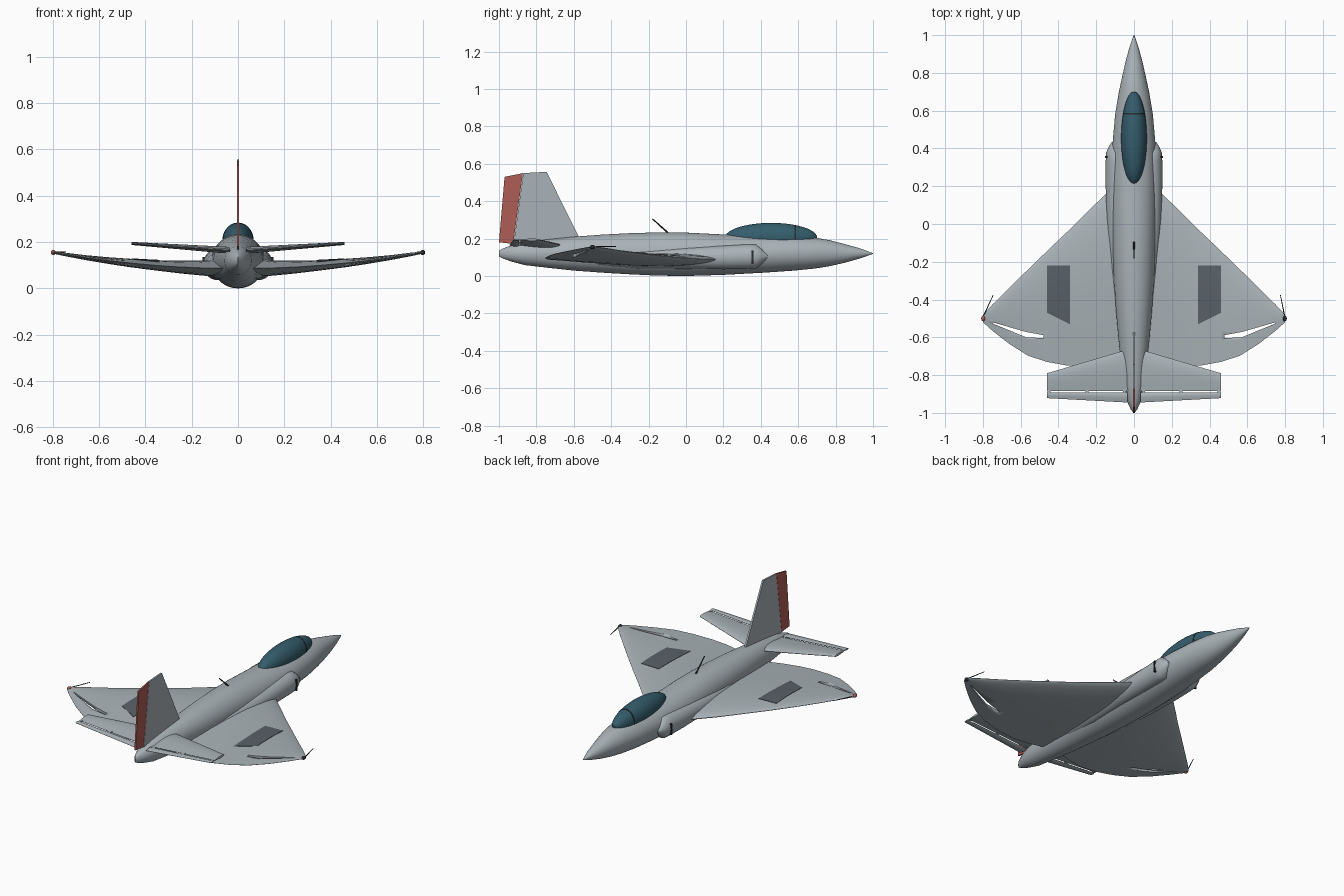
import bpy, bmesh
from math import sin, cos, pi, radians
from mathutils import Vector

if "Cube" in bpy.data.objects:
    bpy.data.objects.remove(bpy.data.objects["Cube"])

def mat(name, rgb):
    m = bpy.data.materials.new(name)
    m.diffuse_color = (*rgb, 1)
    m.use_nodes = True
    m.node_tree.nodes["Principled BSDF"].inputs["Base Color"].default_value = m.diffuse_color
    return m

GREY = mat("hull_grey", (0.40, 0.45, 0.48))
GLASS = mat("canopy_glass", (0.035, 0.11, 0.15))
RED = mat("rudder_red", (0.42, 0.11, 0.09))
DARK = mat("dark_panel", (0.10, 0.12, 0.14))
BLACK = mat("black_trim", (0.02, 0.025, 0.03))

def loft(name, rings, material, mirror=False):
    """Skin a list of equal-length closed rings and cap both ends."""
    bm = bmesh.new()
    vs = [[bm.verts.new(p) for p in r] for r in rings]
    n = len(vs[0])
    for a, b in zip(vs, vs[1:]):
        for i in range(n):
            bm.faces.new((a[i], a[(i + 1) % n], b[(i + 1) % n], b[i]))
    bm.faces.new(vs[0])
    bm.faces.new(vs[-1])
    bmesh.ops.recalc_face_normals(bm, faces=bm.faces)
    me = bpy.data.meshes.new(name)
    bm.to_mesh(me)
    bm.free()
    ob = bpy.data.objects.new(name, me)
    me.materials.append(material)
    bpy.context.collection.objects.link(ob)
    if mirror:
        ob.modifiers.new("mirror", 'MIRROR')
    return ob

def oval(y, xc, zc, rx, rz, n=40):
    return [(xc + rx * cos(2 * pi * i / n), y, zc + rz * sin(2 * pi * i / n)) for i in range(n)]

def rod(name, a, b, r, material):
    a, b = Vector(a), Vector(b)
    u = (b - a).orthogonal().normalized()
    v = (b - a).normalized().cross(u)
    ring = lambda c, q: [c + q * (u * cos(pi * i / 4) + v * sin(pi * i / 4)) for i in range(8)]
    return loft(name, [ring(a, r), ring(b, r * 0.6)], material)

def prism(name, outline, half, material, axis=0):
    """Extrude a 2D outline: axis 0 uses (y, z), axis 2 uses (x, y)."""
    place = (lambda p, h: (h, *p)) if axis == 0 else (lambda p, h: (*p, h))
    return loft(name, [[place(p, -half) for p in outline], [place(p, half) for p in outline]], material)

def foil(x, le, te, z, th, n=14):
    """Airfoil ring at span x."""
    ts = [(1 - cos(pi * i / n)) / 2 for i in range(n + 1)]
    h = lambda t: th * sin(pi * t ** 0.65) + 0.0006
    up = [(x, le + (te - le) * t, z + h(t)) for t in ts]
    lo = [(x, le + (te - le) * t, z - h(t)) for t in reversed(ts)]
    return up + lo

# Fuselage: y, bottom z, top z, half width
body = [(1.0, .118, .122, .002), (.93, .094, .148, .026), (.85, .071, .170, .047),
        (.77, .053, .191, .065), (.69, .040, .205, .082), (.58, .029, .212, .100),
        (.42, .018, .216, .114), (.2, .006, .222, .118), (0, 0, .232, .116),
        (-.15, .002, .233, .112), (-.3, .009, .229, .106), (-.45, .018, .221, .096),
        (-.6, .029, .210, .083), (-.73, .043, .197, .070), (-.86, .058, .182, .058),
        (-.93, .076, .165, .040), (-.98, .094, .147, .018), (-1.0, .105, .135, .003)]
loft("fuselage", [oval(y, 0, (b + t) / 2, w, (t - b) / 2, 48) for y, b, t, w in body], GREY)

# Canopy and its frame hoop
canopy = lambda y: max(0.02, 1 - ((y - .455) / .246) ** 2) ** 0.5
ys = [.455 + .245 * cos(pi * i / 24) for i in range(25)]
def canopy_ring(y, grow=0):
    k = canopy(y)
    return oval(y, 0, .205, .068 * k + grow, .079 * k + grow)
loft("canopy", [canopy_ring(y) for y in ys], GLASS)
loft("canopy_frame", [canopy_ring(.579, .001), canopy_ring(.587, .001)], BLACK)

# Side intake fairings with dark slots
duct = [(.435, .105, .105, .012, .010), (.405, .100, .105, .036, .040), (.375, .092, .105, .056, .064),
        (.33, .090, .104, .060, .066), (.2, .090, .100, .060, .064), (0, .084, .096, .060, .058),
        (-.25, .070, .090, .055, .050), (-.47, .058, .090, .040, .034)]
loft("intake_fairing", [oval(*d) for d in duct], GREY, True)
slot = [(.35, .068), (.36, .068), (.36, .136), (.35, .136)]
loft("intake_slot", [[(x, *p) for p in slot] for x in (.12, .153)], BLACK, True)

# Delta wing: x, leading y, trailing y, mid z, half thickness
W = [(.03, .20, -.70, .086, .036), (.15, .158, -.735, .088, .033), (.25, .062, -.752, .092, .027),
     (.35, -.038, -.750, .099, .022), (.46, -.143, -.730, .109, .018), (.56, -.240, -.698, .120, .014),
     (.66, -.338, -.635, .133, .010), (.75, -.427, -.565, .147, .007), (.80, -.480, -.520, .155, .004)]
wing = loft("wing", [foil(*w) for w in W], GREY)
cutter = prism("wing_slot_cutter", [(.48, -.604), (.48, -.588), (.57, -.572), (.75, -.520),
                                    (.75, -.526), (.57, -.600)], .3, GREY, 2)
cut = wing.modifiers.new("slot", 'BOOLEAN')
cut.operation, cut.object, cut.solver = 'DIFFERENCE', cutter, 'EXACT'
wing.modifiers.new("mirror", 'MIRROR')
cutter.hide_render = True

def wing_top(x, y):
    for a, b in zip(W, W[1:]):
        if a[0] <= x <= b[0]:
            f = (x - a[0]) / (b[0] - a[0])
            le, te, z, th = [p + (q - p) * f for p, q in zip(a[1:], b[1:])]
            return z + th * sin(pi * ((y - le) / (te - le)) ** 0.65)

# Dark walkway panels laid on the wing
def panel_ring(x, aft):
    pts = [(x, -.22 + (aft + .22) * i / 10) for i in range(11)]
    return ([(*p, wing_top(*p) + .0025) for p in pts] +
            [(*p, wing_top(*p) - .003) for p in reversed(pts)])
loft("wing_panel", [panel_ring(.34 + .12 * i / 6, -.53 + .06 * i / 6) for i in range(7)], DARK, True)

# Tailplane and separate elevators
loft("tailplane", [foil(.02, -.66, -.884, .163, .014), foil(.06, -.672, -.884, .166, .014),
                   foil(.46, -.79, -.884, .194, .006)], GREY, True)
loft("elevator", [foil(.035, -.893, -.945, .164, .006), foil(.46, -.893, -.922, .194, .004)], GREY, True)
for x in (.05, .25, .45):
    z = .165 + (x - .05) * .072
    loft("elevator_hinge", [[(x + d, -.875, z - .003), (x + d, -.90, z - .003), (x + d, -.90, z + .003),
                             (x + d, -.875, z + .003)] for d in (-.008, .008)], GREY, True)

# Fin and rudder
prism("fin", [(-.55, .19), (-.575, .213), (-.745, .557), (-.87, .550), (-.922, .17), (-.85, .16)], .005, GREY)
prism("rudder", [(-.872, .550), (-.97, .530), (-1.0, .180), (-.924, .172)], .0045, RED)

# Spine antenna, wingtip lights and probes
rod("spine_antenna", (0, -.09, .225), (0, -.18, .306), .005, BLACK)
for s, colour, tip in ((-1, RED, -.745), (1, BLACK, .775)):
    rod("wingtip_probe", (s * .798, -.49, .156), (tip, -.375, .158), .003, BLACK)
    balls = [.011 * cos(pi * i / 8) for i in range(9)]
    loft("wingtip_light", [oval(-.5 + 1.4 * b, s * .798, .155, r, r, 12) for b, r in
                           ((b, max(.0005, (.011 ** 2 - b * b + 1e-9) ** .5)) for b in balls)], colour)

# Smooth shading with crisp edges
for ob in bpy.context.scene.objects:
    ob.select_set(True)
bpy.context.view_layer.objects.active = wing
bpy.ops.object.shade_smooth_by_angle(angle=radians(35))
cutter.hide_viewport = True
